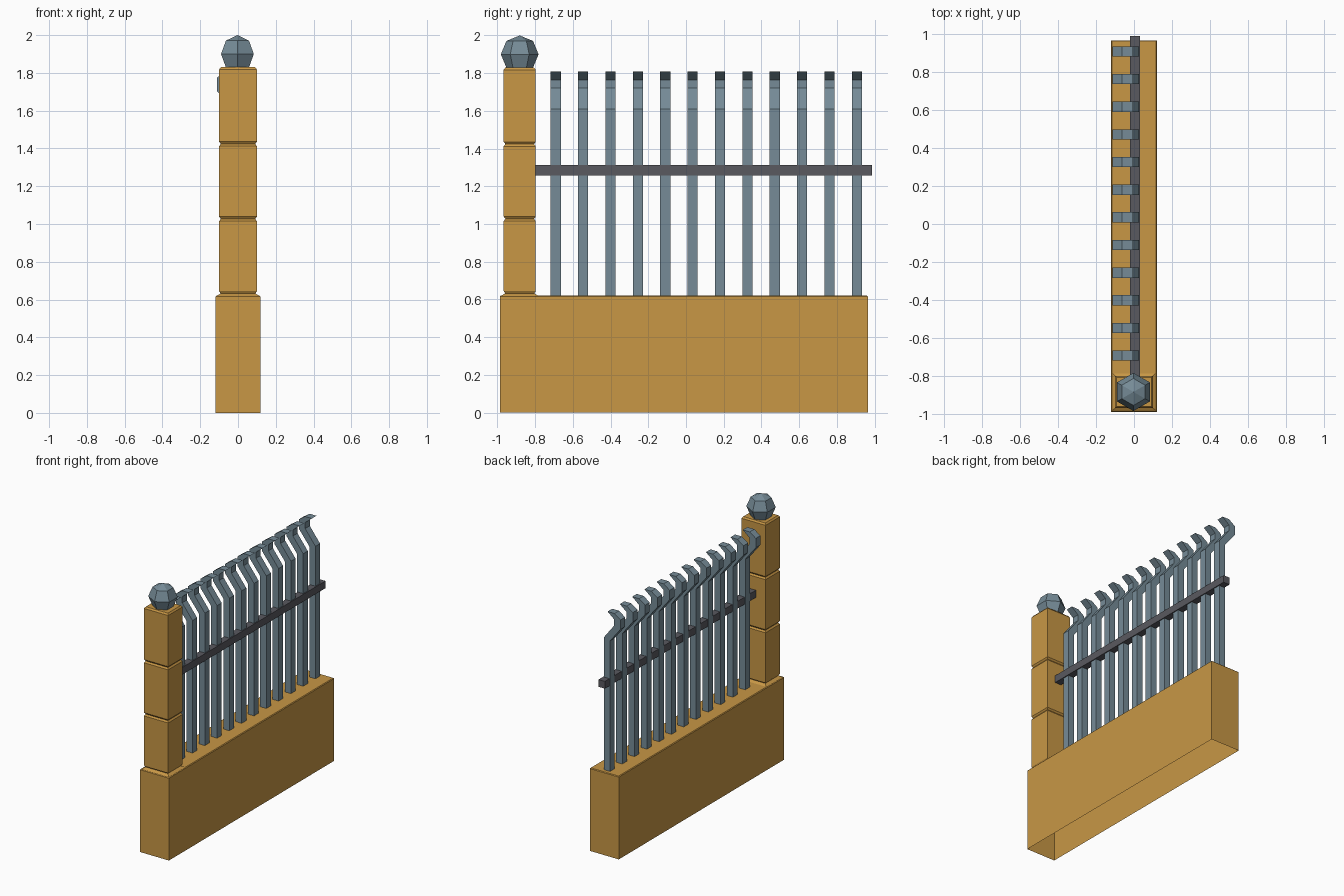
import bpy, bmesh
from mathutils import Matrix

if "Cube" in bpy.data.objects:
    bpy.data.objects.remove(bpy.data.objects["Cube"])


def material(name, rgb):
    m = bpy.data.materials.new(name)
    m.diffuse_color = (*rgb, 1)
    m.use_nodes = True
    m.node_tree.nodes["Principled BSDF"].inputs["Base Color"].default_value = m.diffuse_color
    return m


STONE = material("ochre_stone", (0.58, 0.31, 0.06))
STEEL = material("blue_grey_metal", (0.18, 0.26, 0.31))
DARK = material("dark_metal", (0.10, 0.10, 0.115))


def finish(bm, name, mat):
    bmesh.ops.recalc_face_normals(bm, faces=bm.faces)
    me = bpy.data.meshes.new(name)
    bm.to_mesh(me)
    bm.free()
    me.materials.append(mat)
    ob = bpy.data.objects.new(name, me)
    bpy.context.collection.objects.link(ob)
    return ob


def rect_stack(name, cy, rings, mat):
    """Stack of rectangles (half x, half y, z), open below, closed on top."""
    bm = bmesh.new()
    prev = None
    for hx, hy, z in rings:
        ring = [bm.verts.new((sx * hx, cy + sy * hy, z))
                for sx, sy in ((-1, -1), (1, -1), (1, 1), (-1, 1))]
        if prev:
            for i in range(4):
                j = (i + 1) % 4
                bm.faces.new((prev[i], prev[j], ring[j], ring[i]))
        prev = ring
    bm.faces.new(prev)
    return finish(bm, name, mat)


# low wall, hollow underneath
rect_stack("base_wall", -0.011,
           [(0.12, 0.976, 0), (0.12, 0.976, 0.615), (0.115, 0.971, 0.62)], STONE)

# post: flared foot and three chamfered blocks
PY = -0.882
rings = [(0.12, 0.104, 0.616), (0.092, 0.077, 0.632)]
for z0, z1 in ((0.632, 1.027), (1.027, 1.424), (1.424, 1.83)):
    rings += [(0.1, 0.085, z0 + 0.012), (0.1, 0.085, z1 - 0.012), (0.091, 0.076, z1)]
rect_stack("post", PY, rings, STONE)

# faceted ball on the post
bm = bmesh.new()
bmesh.ops.create_uvsphere(bm, u_segments=6, v_segments=4, radius=0.1)
ys = [v.co.y for v in bm.verts]
if max(ys) < 0.095:  # corners point along y
    bmesh.ops.rotate(bm, verts=bm.verts, matrix=Matrix.Rotation(0.5235988, 3, 'Z'))
bmesh.ops.translate(bm, verts=bm.verts, vec=(-0.003, PY, 1.9))
finish(bm, "post_ball", STEEL)

# pickets: hooked profile in xz, extruded along y
profile = [(-0.025, 0.615), (0.025, 0.615), (0.025, 1.61), (-0.06, 1.72),
           (-0.06, 1.765), (-0.005, 1.81), (-0.062, 1.81), (-0.112, 1.775),
           (-0.112, 1.705), (-0.025, 1.595)]
for i in range(12):
    y = -0.691 + i * 0.1452
    bm = bmesh.new()
    f = bm.faces.new([bm.verts.new((x, y - 0.027, z)) for x, z in profile])
    ext = bmesh.ops.extrude_face_region(bm, geom=[f], use_keep_orig=True)
    moved = [g for g in ext["geom"] if isinstance(g, bmesh.types.BMVert)]
    bmesh.ops.translate(bm, verts=moved, vec=(0, 0.054, 0))
    finish(bm, f"picket_{i + 1}", STEEL)

# horizontal rail
bm = bmesh.new()
bmesh.ops.create_cube(bm, size=1, matrix=Matrix.Translation((0.006, 0.0925, 1.285))
                      @ Matrix.Diagonal((0.052, 1.789, 0.054, 1)))
finish(bm, "rail", DARK)
